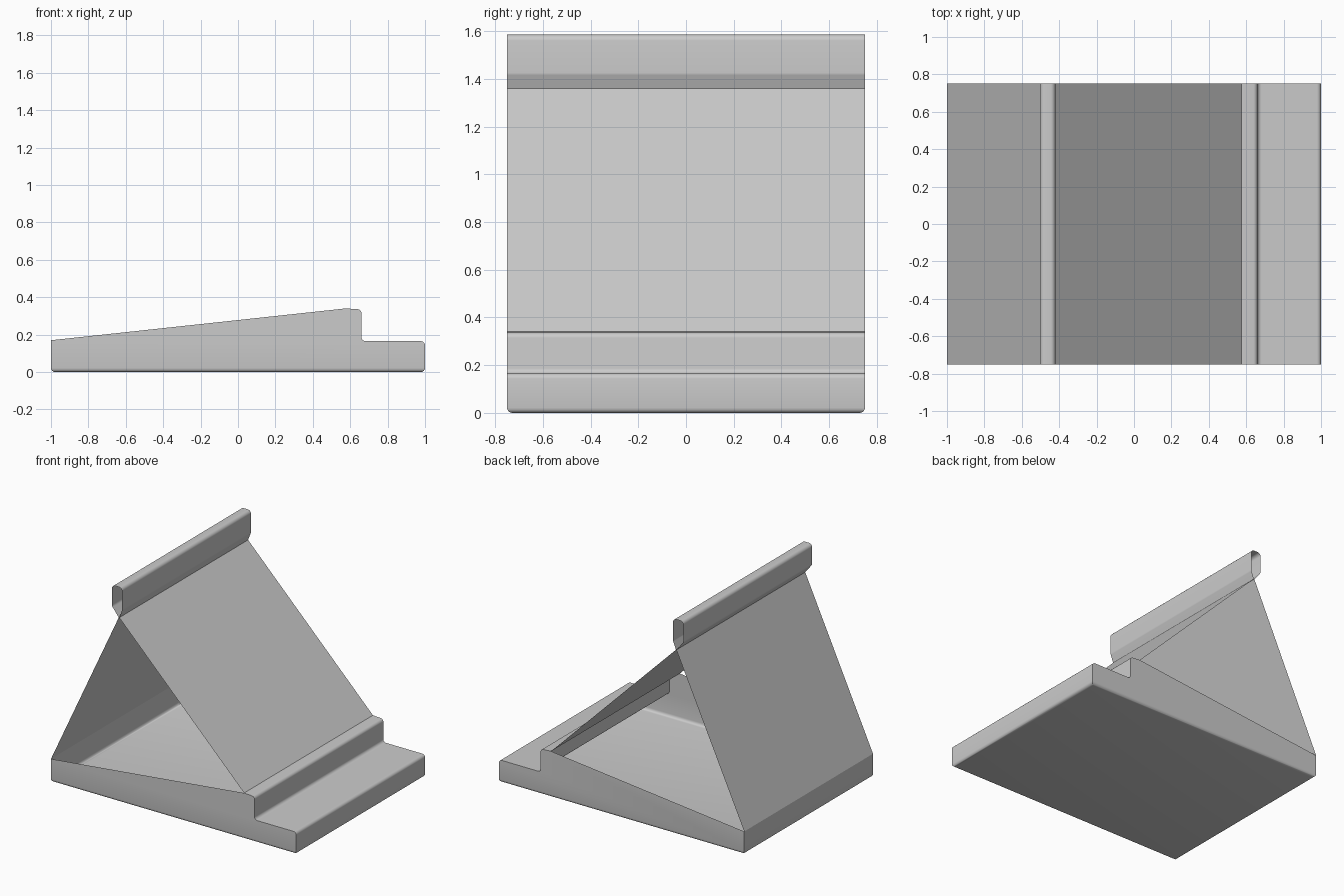
import bpy
import bmesh
import math
from mathutils import Vector

HALF_DEPTH = 0.75

cube = bpy.data.objects.get("Cube")
if cube:
    bpy.data.objects.remove(cube)

grey = bpy.data.materials.new("light_grey")
grey.use_nodes = True
colour = (0.6, 0.6, 0.6, 1)
grey.diffuse_color = colour
grey.node_tree.nodes["Principled BSDF"].inputs["Base Color"].default_value = colour


def rounded(path, steps=5):
    """Replace each (x, z, radius) corner of an open path by a smooth arc."""
    pts = [Vector(p[:2]) for p in path]
    out = []
    for i, (x, z, r) in enumerate(path):
        p = pts[i]
        if r == 0 or i in (0, len(path) - 1):
            out.append(p)
            continue
        a = (pts[i - 1] - p).normalized()
        b = (pts[i + 1] - p).normalized()
        half = a.angle(b) / 2
        centre = p + (a + b).normalized() * (r / math.sin(half))
        start = p + a * (r / math.tan(half)) - centre
        end = p + b * (r / math.tan(half)) - centre
        for k in range(steps + 1):
            v = start.lerp(end, k / steps).normalized() * r
            out.append(centre + v)
    return out


def finish(bm, name):
    mesh = bpy.data.meshes.new(name)
    bm.to_mesh(mesh)
    bm.free()
    mesh.materials.append(grey)
    obj = bpy.data.objects.new(name, mesh)
    bpy.context.collection.objects.link(obj)
    bpy.ops.object.select_all(action="DESELECT")
    obj.select_set(True)
    bpy.context.view_layer.objects.active = obj
    bpy.ops.object.shade_smooth_by_angle(angle=math.radians(35))


def sweep(bm, path, closed=False):
    """Stretch an x-z path across the full depth as a thin sheet."""
    rows = [[bm.verts.new((p.x, s * HALF_DEPTH, p.y)) for p in path] for s in (-1, 1)]
    n = len(path)
    for i in range(n if closed else n - 1):
        j = (i + 1) % n
        bm.faces.new((rows[0][i], rows[0][j], rows[1][j], rows[1][i]))
    return rows


# Base tray: floor, end walls, stepped lip and side walls, open on top
tray_path = rounded([
    (-1, 0.17, 0), (-1, 0, 0), (1, 0, 0), (1, 0.165, 0.022),
    (0.66, 0.165, 0.022), (0.66, 0.335, 0.022), (0.575, 0.34, 0),
])
bm = bmesh.new()
rows = sweep(bm, tray_path)
bm.faces.new(reversed(rows[0]))
bm.faces.new(rows[1])
bmesh.ops.recalc_face_normals(bm, faces=bm.faces)
floor = min(bm.faces, key=lambda f: f.calc_center_median().z)
if floor.normal.z > 0:
    bmesh.ops.reverse_faces(bm, faces=bm.faces)
bmesh.ops.bevel(bm, geom=list(floor.edges), offset=0.022, segments=4,
                profile=0.5, affect="EDGES")
finish(bm, "base_tray")

# Sloping panels and the hollow ridge they meet under
neck_x, neck_z = -0.445, 1.36
panels = {
    "front_panel": [(0.575, 0.34, 0), (neck_x + 0.002, neck_z, 0)],
    "top_ridge": [(neck_x + 0.002, neck_z, 0), (-0.42, 1.42, 0.03),
                  (-0.42, 1.585, 0.025), (-0.503, 1.585, 0.025),
                  (-0.503, 1.43, 0.03), (neck_x - 0.002, neck_z, 0)],
    "back_panel": [(neck_x - 0.002, neck_z, 0), (-1, 0.17, 0)],
}
for name, path in panels.items():
    bm = bmesh.new()
    sweep(bm, rounded(path))
    # Sheets face away from the inside of the stand
    bmesh.ops.reverse_faces(bm, faces=[f for f in bm.faces])
    bm.normal_update()
    mid = Vector((neck_x, 0, 1.5 if name == "top_ridge" else 0.4))
    facing = sum((f.calc_center_median() - mid).dot(f.normal) * f.calc_area()
                 for f in bm.faces)
    if facing < 0:
        bmesh.ops.reverse_faces(bm, faces=bm.faces)
    finish(bm, name)
